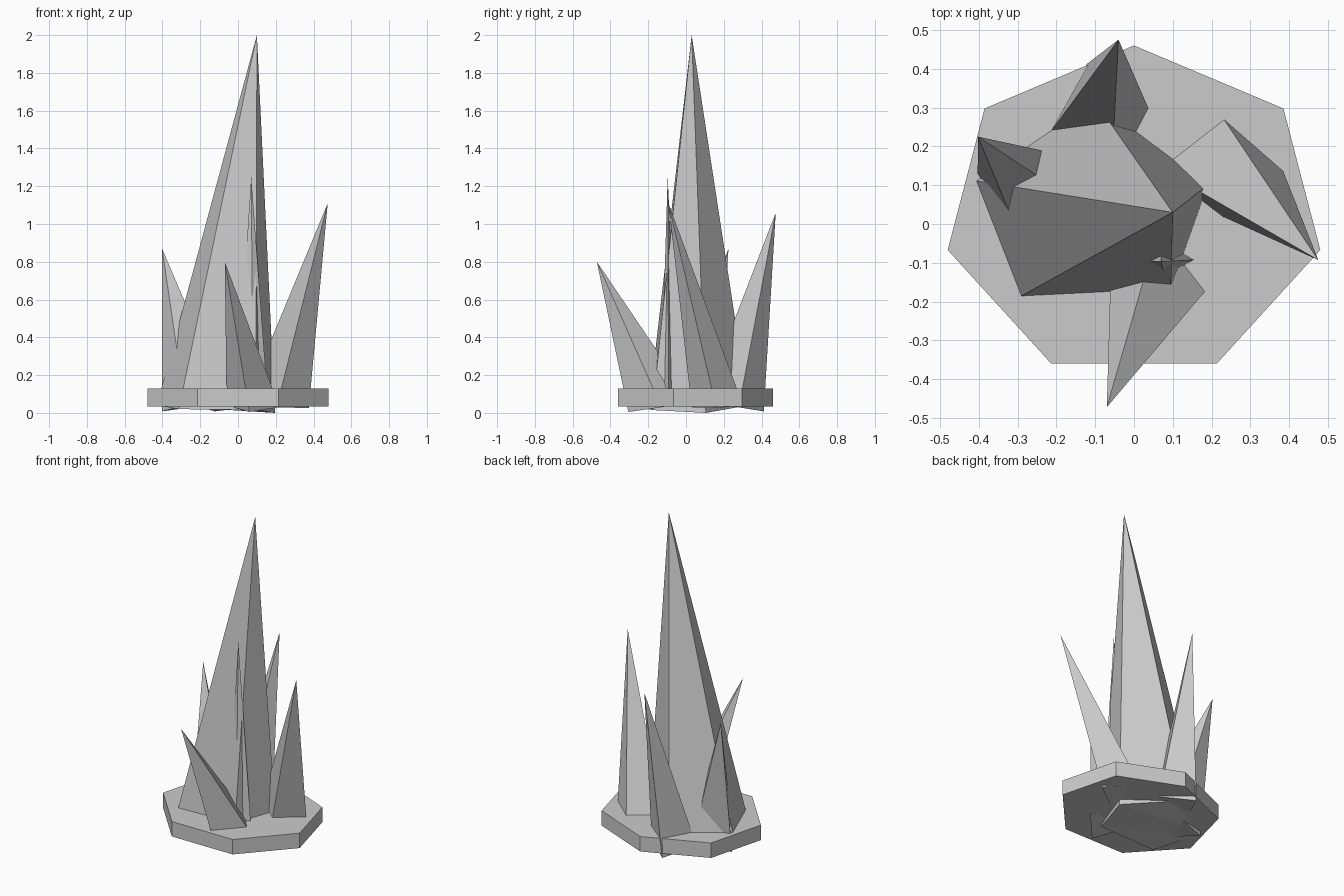
import bpy, bmesh, math

if "Cube" in bpy.data.objects:
    bpy.data.objects.remove(bpy.data.objects["Cube"])


def make_object(name, bm):
    bmesh.ops.recalc_face_normals(bm, faces=bm.faces[:])
    mesh = bpy.data.meshes.new(name)
    bm.to_mesh(mesh)
    bm.free()
    obj = bpy.data.objects.new(name, mesh)
    bpy.context.collection.objects.link(obj)
    return obj


def spike(name, apex, foot):
    """Leaning crystal: an uneven foot polygon drawn to one point."""
    bm = bmesh.new()
    tip = bm.verts.new(apex)
    ring = [bm.verts.new(p) for p in foot]
    for i, v in enumerate(ring):
        bm.faces.new((v, ring[(i + 1) % len(ring)], tip))
    # fan the slightly uneven underside
    for i in range(1, len(ring) - 1):
        bm.faces.new((ring[0], ring[i + 1], ring[i]))
    return make_object(name, bm)


# Seven-sided base slab
bm = bmesh.new()
angles = [math.pi / 2 + i * math.tau / 7 for i in range(7)]
slab = bm.faces.new([bm.verts.new((0.4925 * math.cos(a), 0.029 + 0.431 * math.sin(a), 0.035))
                     for a in angles])
top = bmesh.ops.extrude_face_region(bm, geom=[slab], use_keep_orig=True)["geom"]
bmesh.ops.translate(bm, vec=(0, 0, 0.095),
                    verts=[g for g in top if isinstance(g, bmesh.types.BMVert)])
make_object("base_slab", bm)

# Large central crystal
spike("central_crystal", (0.10, 0.03, 2.0),
      [(-0.43, 0.115, 0.04), (-0.313, -0.198, 0.02), (0.095, -0.178, 0.015),
       (0.196, 0.105, 0.0), (-0.11, 0.33, 0.04)])

# Surrounding crystals leaning outwards
spike("right_crystal", (0.475, -0.093, 1.11),
      [(0.21, 0.302, 0.04), (0.375, 0.16, 0.025), (0.205, 0.03, 0.03), (0.04, 0.158, 0.06)])
spike("front_crystal", (-0.07, -0.472, 0.80),
      [(0.06, -0.305, 0.005), (0.22, -0.13, 0.03), (0.075, 0.03, 0.06), (-0.06, -0.12, 0.04)])
spike("back_crystal", (-0.04, 0.475, 1.06),
      [(-0.122, 0.412, 0.008), (0.045, 0.28, 0.03), (-0.06, 0.09, 0.06), (-0.228, 0.22, 0.04)])
spike("left_crystal", (-0.402, 0.225, 0.87),
      [(-0.403, 0.115, 0.008), (-0.28, -0.07, 0.04), (-0.06, 0.0, 0.07), (-0.17, 0.175, 0.04)])

# Upright crystal mostly buried in the central one
spike("buried_crystal", (0.07, -0.097, 1.25),
      [(0.16, -0.092, 0.04), (0.08, -0.135, 0.04), (-0.01, -0.092, 0.04), (0.07, -0.04, 0.04)])
